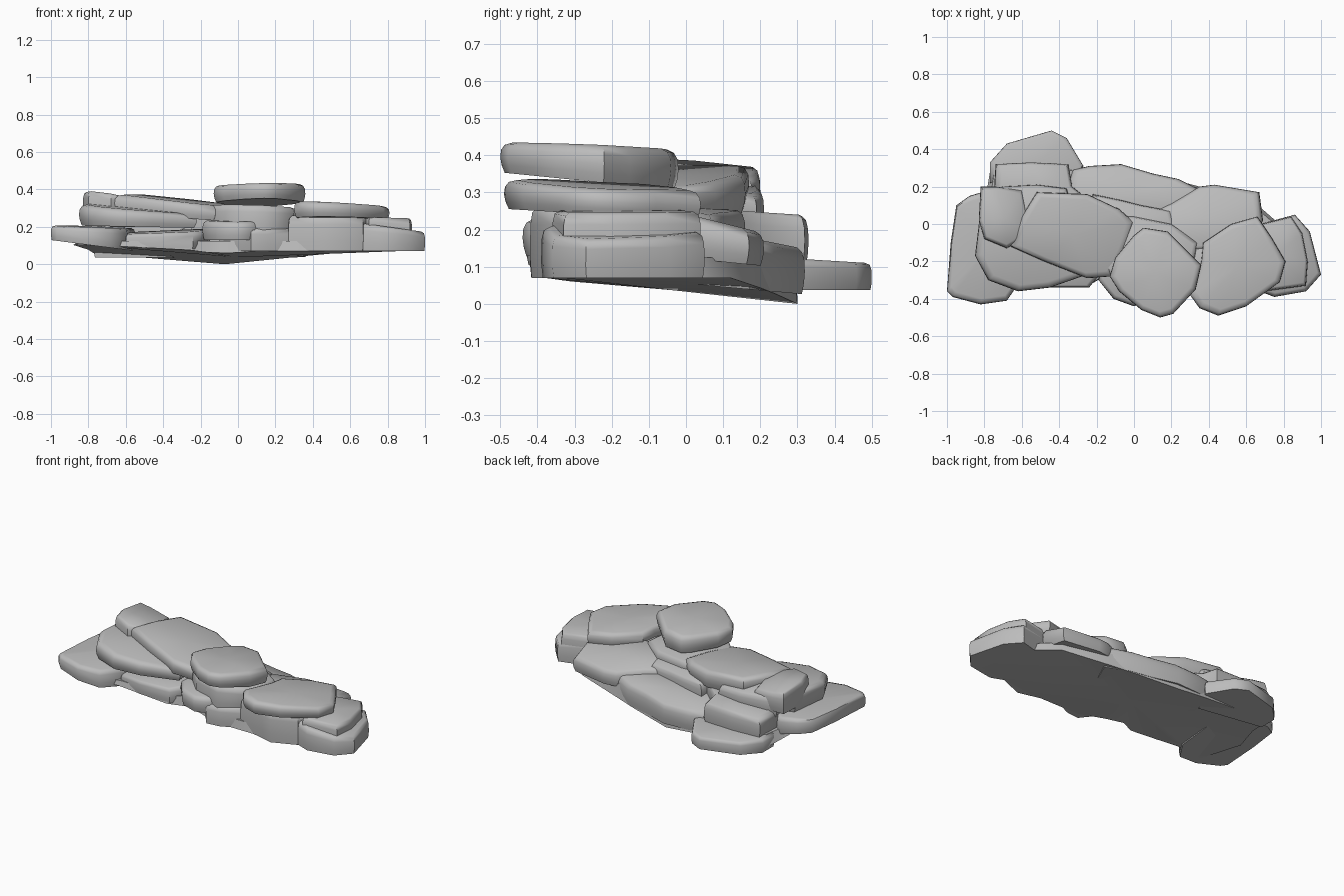
import bpy
import bmesh
from math import radians

default_cube = bpy.data.objects.get("Cube")
if default_cube:
    bpy.data.objects.remove(default_cube, do_unlink=True)

# One plain stone colour for the whole outcrop
stone = bpy.data.materials.new("stone_grey")
stone.use_nodes = True
grey = (0.5, 0.5, 0.5, 1)
stone.diffuse_color = grey
stone.node_tree.nodes["Principled BSDF"].inputs["Base Color"].default_value = grey

# Cross-sections of a stone: (height fraction, outline scale) per ring
ROUNDED = [(0, 0.95), (0.25, 0.985), (0.5, 1), (0.75, 0.99), (0.92, 0.95), (1, 0.87)]
BLOCKY = [(0, 0.98), (0.3, 1), (0.75, 0.995), (0.93, 0.97), (1, 0.9)]
STRAIGHT = [(0, 1), (1, 0.97)]


def tilted(outline, height, slope_x=0.0, slope_y=0.0):
    """Plane through the middle of the outline."""
    cx, cy = middle(outline)
    return lambda x, y: height + slope_x * (x - cx) + slope_y * (y - cy)


def middle(outline):
    xs, ys = zip(*outline)
    return (min(xs) + max(xs)) / 2, (min(ys) + max(ys)) / 2


def stone_slab(name, outline, bottom, top, profile=ROUNDED):
    """Stack scaled outline rings between a lower and an upper surface."""
    outline = [(x / 100, y / 100) for x, y in outline]
    low = bottom if callable(bottom) else tilted(outline, *bottom)
    high = tilted(outline, *top)
    cx, cy = middle(outline)
    bm = bmesh.new()
    rings = []
    for level, scale in profile:
        ring = []
        for px, py in outline:
            x, y = cx + (px - cx) * scale, cy + (py - cy) * scale
            z = low(x, y) * (1 - level) + high(x, y) * level
            ring.append(bm.verts.new((x, y, z)))
        rings.append(ring)
    count = len(outline)
    for lower, upper in zip(rings, rings[1:]):
        for i in range(count):
            j = (i + 1) % count
            bm.faces.new((lower[i], lower[j], upper[j], upper[i]))
    # Close both ends with shallow fans
    for ring, surface in ((rings[0], low), (rings[-1], high)):
        hub = bm.verts.new((cx, cy, surface(cx, cy)))
        for i in range(count):
            bm.faces.new((ring[i], ring[(i + 1) % count], hub))
    bmesh.ops.recalc_face_normals(bm, faces=bm.faces)
    mesh = bpy.data.meshes.new(name)
    bm.to_mesh(mesh)
    bm.free()
    mesh.materials.append(stone)
    obj = bpy.data.objects.new(name, mesh)
    bpy.context.collection.objects.link(obj)
    bpy.ops.object.select_all(action="DESELECT")
    obj.select_set(True)
    bpy.context.view_layer.objects.active = obj
    bpy.ops.object.shade_smooth_by_angle(angle=radians(50))


def underside(x, y):
    """Keel that is lowest at the middle of the back edge."""
    limit = 0.07 + 0.04 * max(0, -x)
    return max(0, min(limit, 0.095 * (0.3 - y) + 0.08 * abs(x + 0.07)))


# Ground layer
stone_slab("bedrock",
           [(-88, -10), (-80, 10), (-77, 28), (-28, 30), (-7, 30), (20, 24), (35, 20),
            (64, 12), (80, -2), (86, -33), (45, -38), (10, -38), (-4, -31), (-16, -28),
            (-26, -34), (-60, -33), (-80, -36)],
           underside, (0.125,), STRAIGHT)
stone_slab("left_low_slab",
           [(-100, -36), (-98, -10), (-95, 10), (-88, 15), (-78, 18), (-55, 5),
            (-59, -28), (-68, -41), (-82, -43), (-97, -39)],
           (0.1, -0.13), (0.2, -0.04, 0.01), BLOCKY)
stone_slab("back_left_low_slab",
           [(-77, 22), (-77, 33), (-68, 43), (-44, 50), (-36, 46), (-27, 31), (-35, 15)],
           (0.037,), (0.12, 0, -0.06), BLOCKY)
stone_slab("back_middle_low_slab",
           [(-38, 10), (-33, 29), (-24, 31), (-7, 32), (10, 27), (24, 24), (38, 17),
            (30, 0), (-20, 0)],
           (0.04, 0, -0.09), (0.18, 0, -0.2))
stone_slab("front_left_low_slab",
           [(-62, -10), (-60, -31), (-45, -34), (-24, -34), (-16, -24), (-15, -5)],
           (0.085, -0.02), (0.175, 0.04, 0.05), BLOCKY)

# Right hand blocks
stone_slab("right_end_block",
           [(60, -2), (86, 5), (94, -4), (100, -27), (92, -36), (75, -39), (62, -34)],
           (0.07,), (0.2, -0.14), BLOCKY)
stone_slab("right_end_upper_block",
           [(60, -2), (84, 4), (90, -5), (93, -20), (92, -33), (70, -36)],
           (0.12,), (0.25, -0.03), BLOCKY)
stone_slab("front_right_block",
           [(25, -10), (60, 0), (72, -20), (67, -36), (52, -42), (40, -39), (27, -36)],
           (0.07,), (0.26,), BLOCKY)
stone_slab("back_right_slab",
           [(5, 4), (20, 11), (35, 20), (43, 21), (67, 17), (69, 2), (62, -12), (20, -15)],
           (0.12, 0, -0.1), (0.235, 0, -0.25))
stone_slab("right_cap_slab",
           [(30, -38), (36, -20), (37, -10), (52, 0), (66, 4), (74, -8), (81, -20),
            (78, -31), (60, -44), (45, -49), (35, -45)],
           (0.24, 0, -0.06), (0.32, -0.045, -0.04))

# Middle stones carrying the topmost slab
stone_slab("middle_foot_block",
           [(-10, -24), (0, -33), (7, -42), (16, -41), (30, -34), (30, -5), (-10, -5)],
           (0.07,), (0.19,), BLOCKY)
stone_slab("middle_front_slab",
           [(-19, -30), (-11, -40), (0, -44), (9, -41), (16, -25), (5, -5), (-16, -8)],
           (0.13,), (0.235, 0, 0.05))
stone_slab("middle_support_stone",
           [(-16, -24), (-4, -36), (14, -41), (30, -32), (34, -10), (20, 0), (0, 4),
            (-15, 4)],
           (0.17,), (0.305, -0.04, -0.06), BLOCKY)
stone_slab("middle_back_stone",
           [(-25, 0), (-22, 16), (-8, 13), (4, 10), (20, 7), (24, -8), (0, -15)],
           (0.13,), (0.26, -0.06, -0.15))

# Left hand stack
stone_slab("back_left_block",
           [(-75, 15), (-74, 32), (-55, 33), (-35, 32), (-33, 20), (-18, 8), (-65, 5)],
           (0.1,), (0.245, 0.02, -0.06))
stone_slab("left_middle_slab",
           [(-85, -17), (-82, 8), (-50, 16), (-25, 5), (-22, -26), (-45, -34), (-62, -36),
            (-78, -30)],
           (0.2, -0.02), (0.3, -0.08, 0.05))
stone_slab("left_corner_stone",
           [(-83, 2), (-82, 20), (-74, 20), (-60, 18), (-55, -5), (-68, -13), (-80, -8)],
           (0.24,), (0.365, -0.16, -0.1))
stone_slab("left_back_cap",
           [(-76, 18), (-70, 20), (-52, 21), (-36, 19), (-33, 8), (-45, -5), (-72, 0)],
           (0.2,), (0.325, -0.08, -0.15))
stone_slab("left_cap_slab",
           [(-66, -12), (-60, 4), (-52, 17), (-25, 16), (-8, 8), (0, 1), (-5, -15),
            (-12, -28), (-25, -29), (-48, -20)],
           (0.25, -0.08), (0.345, -0.1, 0.05))

# Topmost slab
stone_slab("top_slab",
           [(-13, -28), (-10, -18), (0, -6), (5, -2), (18, -4), (29, -15), (36, -22),
            (33, -35), (21, -48), (14, -50), (4, -46), (-8, -36)],
           (0.33, 0, -0.1), (0.425, 0.02, -0.04))
